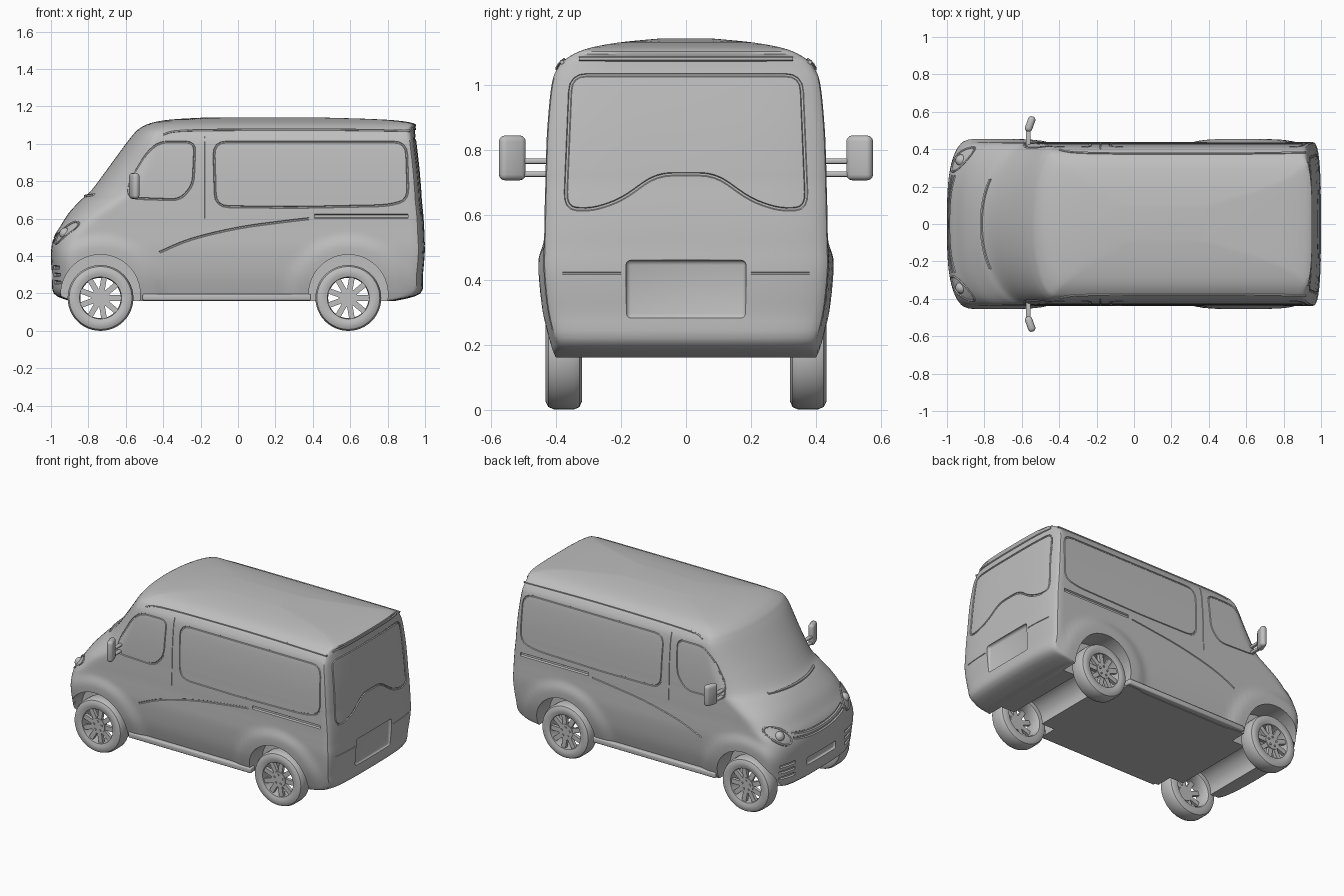
import bpy, bmesh
from math import sin, cos, pi, hypot, ceil
from mathutils import Vector, Matrix

if "Cube" in bpy.data.objects:
    bpy.data.objects.remove(bpy.data.objects["Cube"])

grey = bpy.data.materials.new("body grey")
grey.use_nodes = True
grey.diffuse_color = (0.52, 0.52, 0.52, 1)
grey.node_tree.nodes["Principled BSDF"].inputs["Base Color"].default_value = grey.diffuse_color

X, Y = Vector((1, 0, 0)), Vector((0, 1, 0))
AXLES = (-0.735, 0.59)
HUB_Z = 0.176


def smooth(ob):
    bpy.ops.object.select_all(action='DESELECT')
    ob.select_set(True)
    bpy.context.view_layer.objects.active = ob
    bpy.ops.object.shade_smooth_by_angle(angle=0.6)


def finish(name, bm):
    bmesh.ops.recalc_face_normals(bm, faces=bm.faces)
    mesh = bpy.data.meshes.new(name)
    bm.to_mesh(mesh)
    bm.free()
    mesh.materials.append(grey)
    ob = bpy.data.objects.new(name, mesh)
    bpy.context.scene.collection.objects.link(ob)
    smooth(ob)
    return ob


def loft(name, rings, closed=False):
    """Skin a list of equal rings, capped at the ends or closed on itself."""
    bm = bmesh.new()
    vs = [[bm.verts.new(p) for p in ring] for ring in rings]
    pairs = list(zip(vs, vs[1:])) + ([(vs[-1], vs[0])] if closed else [])
    n = len(vs[0])
    for a, b in pairs:
        for i in range(n):
            bm.faces.new((a[i], a[(i + 1) % n], b[(i + 1) % n], b[i]))
    if not closed:
        bm.faces.new(vs[0])
        bm.faces.new(vs[-1])
    return finish(name, bm)


def spline(keys, steps=4):
    """Catmull-Rom curve through points of any dimension."""
    k = [Vector(p) for p in keys]
    k = [k[0]] + k + [k[-1]]
    out = []
    for a, b, c, d in zip(k, k[1:], k[2:], k[3:]):
        for s in range(steps):
            t = s / steps
            out.append(b + (c - a) * (t / 2) + (a * 2 - b * 5 + c * 4 - d) * (t * t / 2)
                       + (b * 3 - a - c * 3 + d) * (t ** 3 / 2))
    return out + [k[-1]]


def rounded(keys, radius=0.05, step=0.04):
    """Closed outline with filleted corners and evenly split straights."""
    k = [Vector(p) for p in keys]
    out = []
    for i, p in enumerate(k):
        a, b = k[i - 1] - p, k[(i + 1) % len(k)] - p
        start = p + a.normalized() * min(radius, a.length * 0.42)
        end = p + b.normalized() * min(radius, b.length * 0.42)
        if out:
            last, n = out[-1], ceil((start - out[-1]).length / step)
            out += [last.lerp(start, j / n) for j in range(1, n)]
        out += [start.lerp(p, t / 4).lerp(p.lerp(end, t / 4), t / 4) for t in range(5)]
    last, n = out[-1], ceil((out[0] - out[-1]).length / step)
    return out + [last.lerp(out[0], j / n) for j in range(1, n)]


def tube(name, pts, r, axis, closed=False, sides=6):
    rings = []
    n = len(pts)
    for i, p in enumerate(pts):
        a, b = (pts[i - 1], pts[(i + 1) % n]) if closed else (pts[max(i - 1, 0)], pts[min(i + 1, n - 1)])
        side = (b - a).cross(axis).normalized()
        rings.append([p + side * r * cos(q * 2 * pi / sides) + axis * r * sin(q * 2 * pi / sides)
                      for q in range(sides)])
    return loft(name, rings, closed)


def box(name, centre, size, bevel, turn=0.0):
    bm = bmesh.new()
    bmesh.ops.create_cube(bm, size=1, matrix=Matrix.Translation(centre) @ Matrix.Rotation(turn, 4, 'Z')
                          @ Matrix.Diagonal((*size, 1)))
    bmesh.ops.bevel(bm, geom=bm.edges[:], offset=bevel, segments=3, profile=0.5, affect='EDGES')
    return finish(name, bm)


def cylinder(name, centre, r, depth, segments=48):
    bm = bmesh.new()
    bmesh.ops.create_cone(bm, cap_ends=True, segments=segments, radius1=r, radius2=r, depth=depth,
                          matrix=Matrix.Translation(centre) @ Matrix.Rotation(pi / 2, 4, 'X'))
    return finish(name, bm)


# Body shape by height: z, nose x, nose depth, nose squareness, tail x, half width
ROWS = spline([
    (.16, -.90, .14, 3, .84, .385), (.20, -.985, .15, 3, .975, .40), (.30, -.995, .15, 3, .99, .425),
    (.42, -1, .15, 3, 1, .438), (.50, -.985, .16, 2.8, .997, .438), (.56, -.95, .18, 2.6, .995, .436),
    (.63, -.905, .21, 2.4, .99, .435), (.70, -.84, .25, 2.2, .983, .433), (.75, -.785, .25, 2, .98, .432),
    (.87, -.695, .22, 2, .97, .427), (1, -.6, .16, 2, .955, .414), (1.05, -.56, .13, 2, .948, .396),
    (1.08, -.53, .12, 2, .945, .37), (1.11, -.47, .12, 2, .94, .31), (1.13, -.36, .15, 2, .78, .21),
    (1.142, -.15, .15, 2, .4, .09)])
TAIL = 0.05


def row(z):
    for a, b in zip(ROWS, ROWS[1:]):
        if z <= b[0]:
            return a.lerp(b, (z - a[0]) / (b[0] - a[0]))


def flare(x, z):
    d = min(hypot(x - a, z - HUB_Z) for a in AXLES)
    t = max(0, min(1, (0.35 - d) / 0.07))
    return 0.016 * t * t * (3 - 2 * t)


def side_at(x, z, s):
    _, xf, d, n, _, w = row(z)
    u = max(0, min(1, 1 - (x - xf) / d))
    return Vector((x, s * (w * (1 - u ** n) ** (1 / n) + flare(x, z)), z))


def front_at(y, z):
    _, xf, d, n, _, w = row(z)
    return Vector((xf + d * (1 - max(0, 1 - abs(y / w) ** n) ** (1 / n)), y, z))


def rear_at(y, z):
    _, _, _, _, xr, w = row(z)
    return Vector((xr - TAIL * (1 - max(0, 1 - abs(y / w) ** 3) ** (1 / 3)), y, z))


def body_ring(r):
    z, xf, d, n, xr, w = r
    half = []
    for i in range(19):
        a = pi / 2 * i / 18
        half.append((xf + d * (1 - cos(a) ** (2 / n)), w * sin(a) ** (2 / n)))
    x0, x1 = xf + d, xr - TAIL
    half += [(x0 + (x1 - x0) * i / 56, w) for i in range(1, 56)]
    for i in range(10):
        a = pi / 2 * i / 10
        half.append((x1 + TAIL * sin(a) ** (2 / 3), w * cos(a) ** (2 / 3)))
    half.append((xr, 0))
    half = [(x, y + flare(x, z) * (y / w) ** 4) for x, y in half]
    return [(x, y, z) for x, y in half] + [(x, -y, z) for x, y in half[-2:0:-1]]


body = loft("van_body", [body_ring(r) for r in ROWS])

# Wheel wells, axle channels, plate recesses
cutters = []
for a in AXLES:
    for s in (1, -1):
        cutters.append(cylinder("wheel_well", (a, s * 0.4, HUB_Z + 0.02), 0.212, 0.22))
    cutters.append(cylinder("axle_channel", (a, 0, HUB_Z), 0.11, 0.8))
cutters.append(box("rear_plate_recess", (1, 0, 0.37), (0.04, 0.37, 0.18), 0.015))
cutters.append(box("front_plate_recess", (-1, 0, 0.3), (0.04, 0.3, 0.05), 0.01))

# Seams on both sides: window outlines, door gap, slide rail, swage line
door_glass = [(-.585, .71), (-.585, .79), (-.49, .95), (-.42, 1.01), (-.23, 1.01), (-.24, .78), (-.31, .70)]
side_glass = [(-.13, 1.01), (.90, 1.01), (.91, .70), (.80, .67), (.30, .66), (-.12, .665)]
swage = [(-.42, .42), (-.25, .49), (0, .55), (.25, .585), (.38, .60)]
for s in (1, -1):
    def seam(name, keys, r, closed=False):
        cutters.append(tube(name, [side_at(p[0], p[1], s) for p in keys], r, Y, closed))
    seam("door_glass_seam", rounded(door_glass), 0.006, True)
    seam("side_glass_seam", rounded(side_glass, 0.07), 0.006, True)
    seam("swage_groove", spline(swage), 0.006)
    seam("slide_rail_groove", [(.41 + .05 * i, .613) for i in range(11)], 0.011)
    seam("door_gap", [(-.18, 1.04 - .04 * i) for i in range(12)], 0.003)
    for z in (0.26, 0.3, 0.34):
        pts = [front_at(s * (0.26 + 0.02 * i), z) for i in range(7)]
        cutters.append(tube("bumper_slot", pts, 0.01, X))
    cutters.append(tube("bumper_seam", [rear_at(s * (0.2 + 0.03 * i), 0.42) for i in range(7)], 0.004, X))

# Tailgate glass outline and front grille
half = [(.09, .725), (.2, .645), (.29, .615), (.372, .62), (.355, 1.03)]
loop = rounded(half + [(-y, z) for y, z in half[::-1]])
cutters.append(tube("tailgate_glass_seam", [rear_at(*p) for p in loop], 0.006, X, True))
for z in (0.46, 0.49):
    pts = [front_at(y * 0.02, z + 0.0002 * y * y) for y in range(-13, 14)]
    cutters.append(tube("grille_slot", pts, 0.009, X))


def volume(mesh):
    bm = bmesh.new()
    bm.from_mesh(mesh)
    v = bm.calc_volume()
    bm.free()
    return v


# Cut one by one, keeping only sound results
for c in cutters:
    for solver in ('MANIFOLD', 'EXACT'):
        m = body.modifiers.new(c.name, 'BOOLEAN')
        m.operation, m.solver, m.object = 'DIFFERENCE', solver, c
        bpy.context.view_layer.update()
        mesh = bpy.data.meshes.new_from_object(body.evaluated_get(bpy.context.evaluated_depsgraph_get()))
        body.modifiers.clear()
        before = volume(body.data)
        if 0.9 * before < volume(mesh) < before - 1e-7:
            body.data = mesh
            break
    bpy.data.objects.remove(c)
smooth(body)

# Roof rear lip, wipers
tube("roof_rear_lip", [rear_at(y * 0.03, 1.08) for y in range(-11, 12)], 0.008, X)
tube("wiper", [front_at(y * 0.03, 0.72 + 0.0001 * y * y) for y in range(-8, 9)], 0.009, X)

for s, label in ((1, "left"), (-1, "right")):
    # Roof gutter, sill, head lamp
    gutter = [side_at(p[0], p[1], s) for p in
              spline([(-.40, 1.05), (-.30, 1.07), (.1, 1.075), (.5, 1.075), (.92, 1.07)], 5)]
    tube(label + "_roof_gutter", gutter, 0.007, Y)
    box(label + "_sill", (-0.06, s * 0.4, 0.18), (0.9, 0.05, 0.035), 0.008)
    lamp = [front_at(s * (0.345 + 0.065 * cos(a * pi / 12)),
                     0.525 + 0.05 * sin(a * pi / 12) + 0.03 * cos(a * pi / 12)) for a in range(24)]
    tube(label + "_head_lamp_rim", lamp, 0.007, X, True)
    bm = bmesh.new()
    bmesh.ops.create_uvsphere(bm, u_segments=20, v_segments=12, radius=0.032,
                              matrix=Matrix.Translation(front_at(s * 0.34, 0.52) + X * 0.016))
    finish(label + "_head_lamp", bm)
    # Door mirror on two short arms
    box(label + "_mirror_head", (-0.555, s * 0.535, 0.775), (0.04, 0.085, 0.138), 0.018, -s * 0.35)
    for z in (0.725, 0.765):
        box(label + "_mirror_arm", (-0.565, s * 0.46, z), (0.025, 0.11, 0.016), 0.005)

# Wheels: hollow tyre with rim barrel, spokes, hub and nuts
TYRE = [(.112, .425), (.13, .431), (.152, .432), (.168, .424), (.176, .405), (.176, .345), (.168, .328),
        (.15, .32), (.12, .323), (.112, .335), (.108, .38)]
for a, end in zip(AXLES, ("front", "rear")):
    for s, label in ((1, "left"), (-1, "right")):
        name = end + "_" + label
        rings = [[(a + r * cos(q * pi / 24), s * y, HUB_Z + r * sin(q * pi / 24)) for r, y in TYRE]
                 for q in range(48)]
        loft(name + "_tyre", rings, True)
        cylinder(name + "_hub", (a, s * 0.405, HUB_Z), 0.05, 0.03, 32)
        bm = bmesh.new()
        for k in range(9):
            turn = Matrix.Translation((a, s * 0.405, HUB_Z)) @ Matrix.Rotation(k * 2 * pi / 9, 4, 'Y')
            bmesh.ops.create_cube(bm, size=1, matrix=turn @ Matrix.Translation((0.075, 0, 0))
                                  @ Matrix.Diagonal((0.08, 0.022, 0.03, 1)))
        finish(name + "_spokes", bm)
        for k in range(5):
            q = k * 2 * pi / 5
            cylinder(name + "_nut", (a + 0.03 * sin(q), s * 0.421, HUB_Z + 0.03 * cos(q)), 0.007, 0.01, 8)
